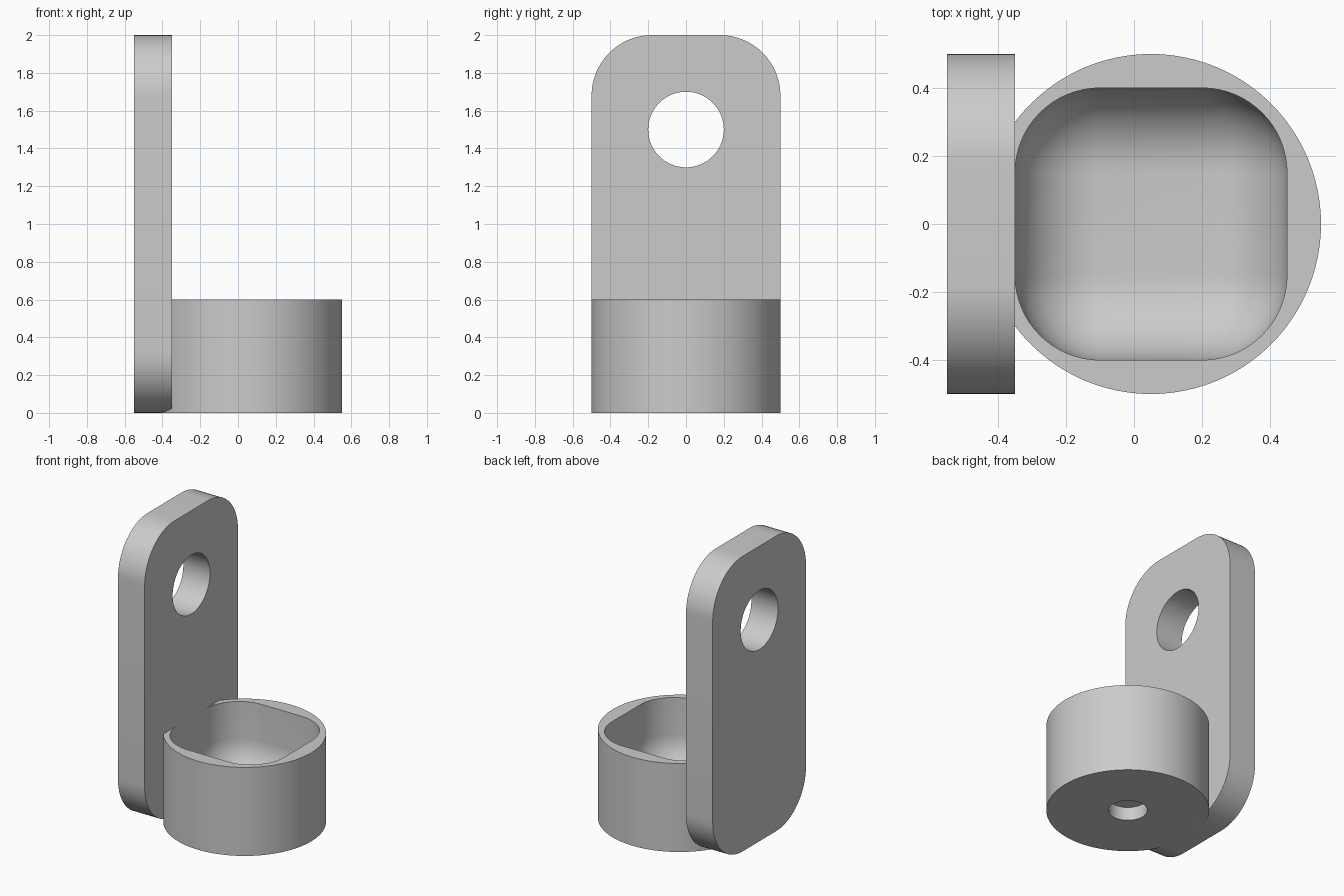
import bpy, bmesh
from mathutils import Matrix

cube = bpy.data.objects.get("Cube")
if cube:
    bpy.data.objects.remove(cube, do_unlink=True)

grey = bpy.data.materials.new("light_grey")
grey.use_nodes = True
grey.diffuse_color = (0.6, 0.6, 0.6, 1)
grey.node_tree.nodes["Principled BSDF"].inputs["Base Color"].default_value = (0.6, 0.6, 0.6, 1)


def finish(name, bm):
    bmesh.ops.recalc_face_normals(bm, faces=bm.faces)
    mesh = bpy.data.meshes.new(name)
    bm.to_mesh(mesh)
    bm.free()
    mesh.materials.append(grey)
    obj = bpy.data.objects.new(name, mesh)
    bpy.context.collection.objects.link(obj)
    return obj


def cylinder(name, radius, depth, centre, axis="Z", sides=96):
    bm = bmesh.new()
    turn = Matrix.Rotation(1.5707963, 4, "Y") if axis == "X" else Matrix()
    bmesh.ops.create_cone(bm, cap_ends=True, segments=sides, radius1=radius, radius2=radius,
                          depth=depth, matrix=Matrix.Translation(centre) @ turn)
    return finish(name, bm)


def rounded_box(name, size, centre, radius, axis=None):
    """Box with all edges rounded, or only those running along one axis."""
    bm = bmesh.new()
    bmesh.ops.create_cube(bm, size=1, matrix=Matrix.Translation(centre) @ Matrix.Diagonal((*size, 1)))
    edges = [e for e in bm.edges if axis is None
             or abs((e.verts[0].co - e.verts[1].co).normalized()[axis]) > 0.9]
    bmesh.ops.bevel(bm, geom=edges, offset=radius, segments=16, profile=0.5, affect="EDGES")
    return finish(name, bm)


def select_only(obj):
    bpy.ops.object.select_all(action="DESELECT")
    obj.select_set(True)
    bpy.context.view_layer.objects.active = obj


def cut(obj, cutter):
    mod = obj.modifiers.new("cut", "BOOLEAN")
    mod.operation = "DIFFERENCE"
    mod.solver = "EXACT"
    mod.object = cutter
    select_only(obj)
    bpy.ops.object.modifier_apply(modifier=mod.name)
    bpy.data.objects.remove(cutter, do_unlink=True)


# Upright plate with rounded corners and a round hole
plate = rounded_box("upright_plate", (0.2, 1, 2), (-0.45, 0, 1), 0.32, axis=0)
cut(plate, cylinder("plate_hole", 0.2, 0.6, (-0.45, 0, 1.5), "X"))

# Round cup with a soft square pocket and a shallow hole underneath
cup = cylinder("cup", 0.5, 0.6, (0.05, 0, 0.3))
cut(cup, rounded_box("pocket", (0.8, 0.8, 0.8), (0.05, 0, 0.5), 0.25))
cut(cup, cylinder("bottom_hole", 0.12, 0.18, (0.05, 0, 0), sides=48))

for part in (plate, cup):
    select_only(part)
    bpy.ops.object.shade_smooth_by_angle(angle=0.5)
